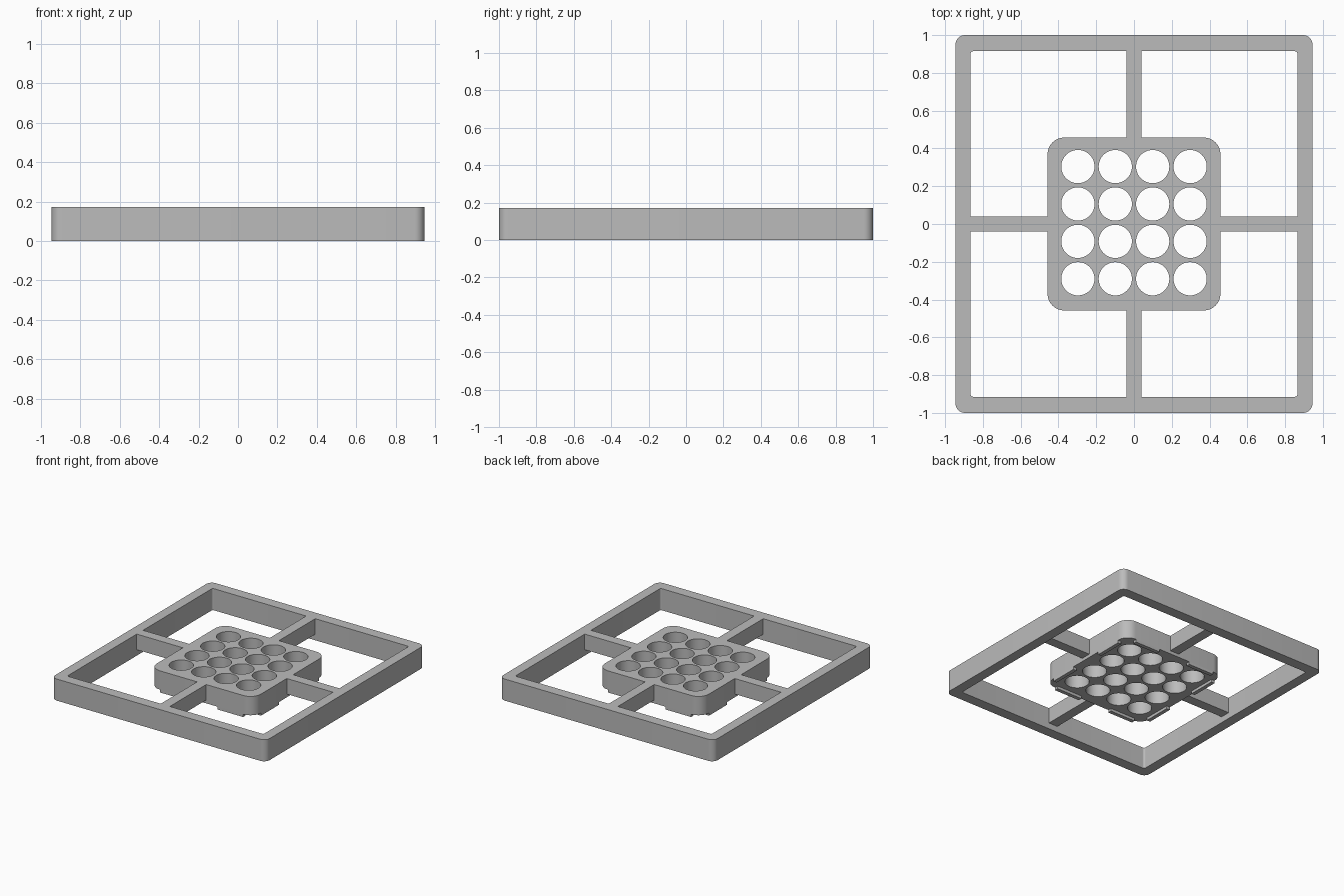
import bpy, bmesh
from math import sin, cos, pi, radians

cube = bpy.data.objects.get("Cube")
if cube:
    bpy.data.objects.remove(cube)

TOP = 0.172
FX, FY, BAR = 0.945, 1.0, 0.08      # frame half sizes and bar width
PLATE, LIP = 0.458, 0.022           # plate half size, lip height
ARM_HALF, ARM_BOTTOM = 0.04, 0.048

grey = bpy.data.materials.new("light grey")
grey.use_nodes = True
colour = (0.5, 0.5, 0.5, 1)
grey.diffuse_color = colour
grey.node_tree.nodes["Principled BSDF"].inputs["Base Color"].default_value = colour


def circle(cx, cy, r, n=48):
    return [(cx + r * cos(2 * pi * i / n), cy + r * sin(2 * pi * i / n)) for i in range(n)]


def rounded_rect(hx, hy, r, n=8):
    pts = []
    for k, (sx, sy) in enumerate([(1, 1), (-1, 1), (-1, -1), (1, -1)]):
        for i in range(n + 1):
            a = (k + i / n) * pi / 2
            pts.append((sx * (hx - r) + r * cos(a), sy * (hy - r) + r * sin(a)))
    return pts


def slab(name, loops, z0, z1):
    """Extrude a flat outline with holes between two heights."""
    curve = bpy.data.curves.new(name, "CURVE")
    curve.dimensions = "2D"
    curve.fill_mode = "BOTH"
    curve.extrude = (z1 - z0) / 2
    for loop in loops:
        spline = curve.splines.new("POLY")
        spline.points.add(len(loop) - 1)
        for p, (x, y) in zip(spline.points, loop):
            p.co = (x, y, 0, 1)
        spline.use_cyclic_u = True
    temp = bpy.data.objects.new(name + "_outline", curve)
    bpy.context.collection.objects.link(temp)
    bpy.context.view_layer.update()
    mesh = bpy.data.meshes.new_from_object(
        temp.evaluated_get(bpy.context.evaluated_depsgraph_get()))
    bpy.data.objects.remove(temp)
    bm = bmesh.new()
    bm.from_mesh(mesh)
    bmesh.ops.remove_doubles(bm, verts=bm.verts, dist=1e-5)
    bmesh.ops.translate(bm, verts=bm.verts, vec=(0, 0, (z0 + z1) / 2))
    bmesh.ops.recalc_face_normals(bm, faces=bm.faces)
    bm.to_mesh(mesh)
    bm.free()
    mesh.materials.clear()
    mesh.materials.append(grey)
    obj = bpy.data.objects.new(name, mesh)
    bpy.context.collection.objects.link(obj)
    bpy.ops.object.select_all(action="DESELECT")
    obj.select_set(True)
    bpy.context.view_layer.objects.active = obj
    bpy.ops.object.shade_smooth_by_angle(angle=radians(30))
    return obj


def box(name, x0, x1, y0, y1, z0, z1):
    x0, x1 = sorted((x0, x1))
    y0, y1 = sorted((y0, y1))
    return slab(name, [[(x0, y0), (x1, y0), (x1, y1), (x0, y1)]], z0, z1)


# Outer frame
slab("outer_frame", [rounded_rect(FX, FY, 0.05),
                     rounded_rect(FX - BAR, FY - BAR - 0.005, 0.015)], 0, TOP)

# Centre plate with a grid of round through holes
steps = [(i - 1.5) * 0.198 for i in range(4)]
holes = [circle(x, y + 0.007, 0.088) for x in steps for y in steps]
slab("centre_plate", [rounded_rect(PLATE, PLATE, 0.09)] + holes, LIP, TOP)

# Arms and the short lips under each edge of the plate
for s, side in ((1, "left"), (-1, "right")):
    box(side + "_arm", s * PLATE, s * (FX - BAR), -ARM_HALF, ARM_HALF, ARM_BOTTOM, TOP)
for s, side in ((1, "back"), (-1, "front")):
    box(side + "_arm", -ARM_HALF, ARM_HALF, s * PLATE, s * (FY - BAR - 0.005), ARM_BOTTOM, TOP)
for s in (1, -1):
    for t in (1, -1):
        box("side_lip", s * (PLATE - 0.03), s * PLATE, t * 0.14, t * 0.365, 0, LIP)
        box("end_lip", t * 0.14, t * 0.365, s * (PLATE - 0.03), s * PLATE, 0, LIP)
